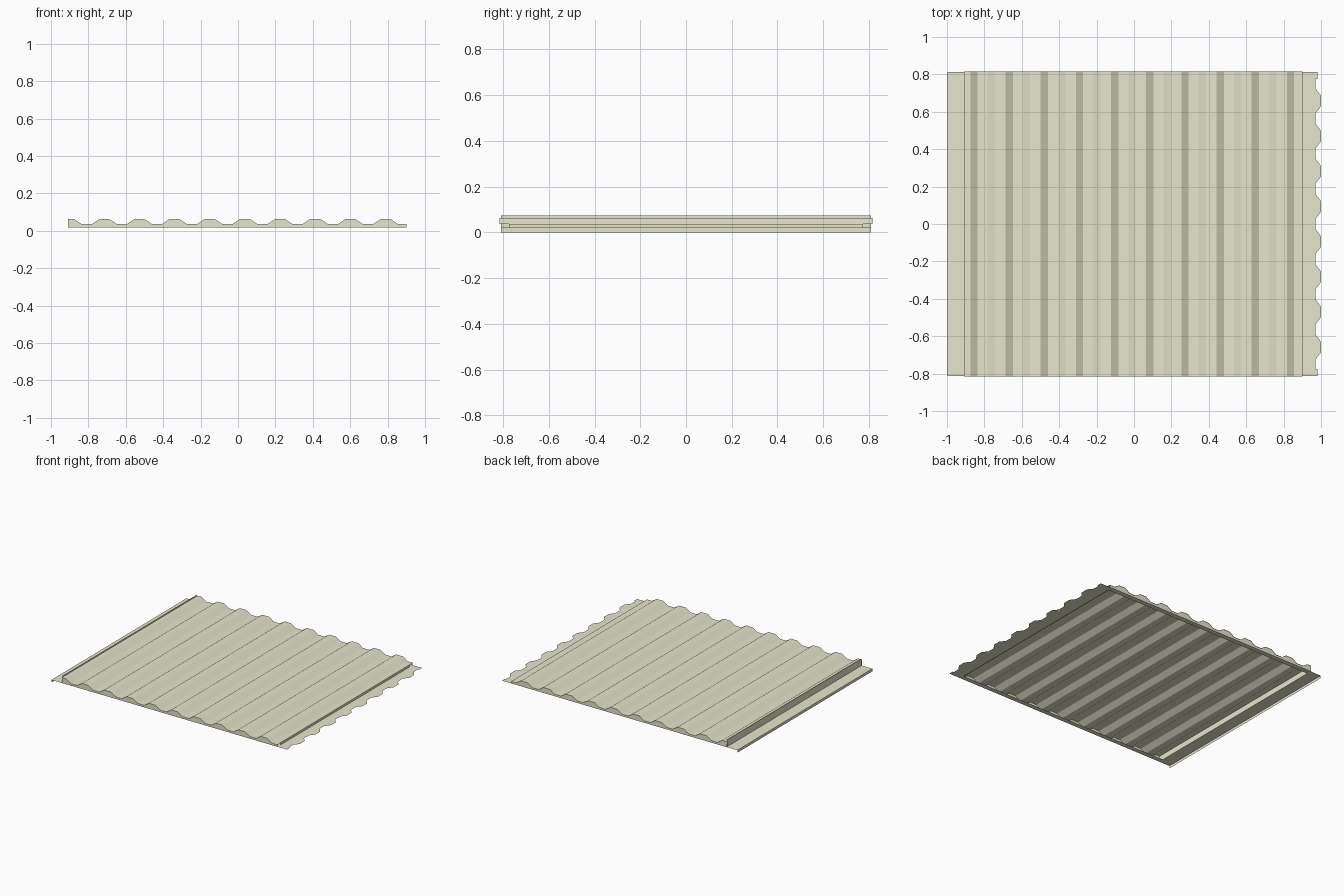
import bpy

if "Cube" in bpy.data.objects:
    bpy.data.objects.remove(bpy.data.objects["Cube"])

mat = bpy.data.materials.new("painted_metal")
mat.diffuse_color = (0.8, 0.79, 0.6, 1)
mat.use_nodes = True
mat.node_tree.nodes["Principled BSDF"].inputs["Base Color"].default_value = mat.diffuse_color

X0, X1, Y = -0.91, 0.90, 0.815      # sheet extents
BASE, LOW, HIGH = 0.019, 0.036, 0.062
PITCH = 0.188


def make(name, verts, faces):
    me = bpy.data.meshes.new(name)
    me.from_pydata(verts, [], faces)
    me.materials.append(mat)
    ob = bpy.data.objects.new(name, me)
    bpy.context.collection.objects.link(ob)
    return ob


def ribbon(name, a, b):
    """Join two matching point rows with a strip of quads."""
    n = len(a)
    return make(name, a + b, [(i, i + 1, n + i + 1, n + i) for i in range(n - 1)])


def waves(first, count, low, high):
    """Trapezoid rib outline: (position, height) pairs."""
    pts = []
    for k in range(count):
        c = first + k * PITCH
        pts += [(c - 0.067, low), (c - 0.028, high), (c + 0.028, high), (c + 0.067, low)]
    return pts


# Corrugated roof sheet
profile = [(X0, HIGH), (-0.875, HIGH), (-0.836, LOW)] + waves(-0.715, 9, LOW, HIGH) + [(X1, LOW)]
ribbon("corrugated_sheet", [(x, -Y, z) for x, z in profile], [(x, Y, z) for x, z in profile])

# Front and back closures follow the ribs, with a flange at the bottom
for name, s in (("front", -1), ("back", 1)):
    y = s * (Y - 0.003)
    ribbon(name + "_closure", [(x, y, BASE) for x, z in profile], [(x, y, z) for x, z in profile])
    ribbon(name + "_flange", [(-0.998, y, BASE), (0.98, y, BASE)],
           [(-0.998, s * 0.775, BASE), (0.98, s * 0.775, BASE)])

# Left flashing: upstand, flat flap and turned-down lip
flashing = [(X0, 0.073), (X0, BASE + 0.001), (-1.0, BASE + 0.001), (-1.0, 0)]
ribbon("left_flashing", [(x, -0.81, z) for x, z in flashing], [(x, 0.81, z) for x, z in flashing])

# Right flap with a scalloped outer edge
edge = [(-0.775, 0.97)] + waves(-0.658, 8, 0.97, 1.0) + [(0.775, 0.97)]
ribbon("right_scalloped_flap", [(0.88, y, BASE) for y, x in edge], [(x, y, BASE) for y, x in edge])

# Riser joining the flap to the sheet edge
ribbon("right_riser", [(X1, -0.775, BASE), (X1, 0.775, BASE)],
       [(X1, -0.775, LOW), (X1, 0.775, LOW)])
